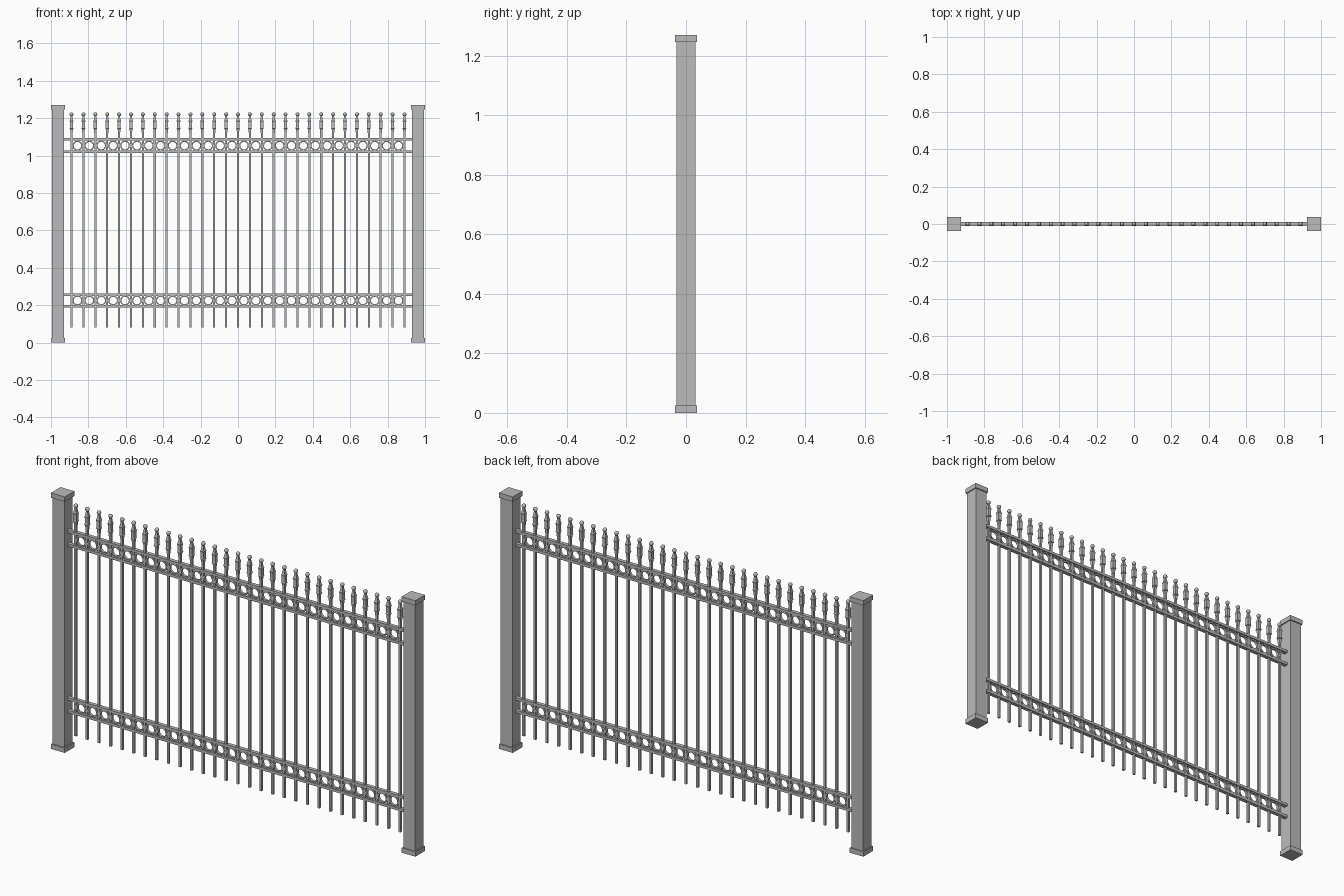
import bpy, bmesh, math
from mathutils import Matrix

if "Cube" in bpy.data.objects:
    bpy.data.objects.remove(bpy.data.objects["Cube"], do_unlink=True)

metal = bpy.data.materials.new("grey_metal")
metal.use_nodes = True
GREY = (0.5, 0.5, 0.5, 1)
metal.diffuse_color = GREY
metal.node_tree.nodes["Principled BSDF"].inputs["Base Color"].default_value = GREY


def finish(name, bm, smooth=False):
    bmesh.ops.recalc_face_normals(bm, faces=bm.faces)
    mesh = bpy.data.meshes.new(name)
    bm.to_mesh(mesh)
    bm.free()
    mesh.materials.append(metal)
    obj = bpy.data.objects.new(name, mesh)
    bpy.context.collection.objects.link(obj)
    if smooth:
        bpy.ops.object.select_all(action='DESELECT')
        obj.select_set(True)
        bpy.context.view_layer.objects.active = obj
        bpy.ops.object.shade_smooth_by_angle(angle=math.radians(40))
    return obj


def box(bm, x, z0, z1, width, depth):
    m = Matrix.Translation((x, 0, (z0 + z1) / 2)) @ Matrix.Diagonal((width, depth, z1 - z0, 1))
    bmesh.ops.create_cube(bm, size=1, matrix=m)


def square_profile(bm, x, profile):
    """Stack square sections given as (height, half width)."""
    loops = []
    for z, r in profile:
        loops.append([bm.verts.new((x + a * r, b * r, z))
                      for a, b in ((-1, -1), (1, -1), (1, 1), (-1, 1))])
    for low, high in zip(loops, loops[1:]):
        for i in range(4):
            j = (i + 1) % 4
            bm.faces.new((low[i], low[j], high[j], high[i]))
    bm.faces.new(loops[0][::-1])
    bm.faces.new(loops[-1])


def ring(bm, x, z, outer, inner, half_depth, sides=24):
    """Flat-faced ring whose axis runs front to back."""
    section = ((outer, -half_depth), (outer, half_depth), (inner, half_depth), (inner, -half_depth))
    loops = []
    for i in range(sides):
        a = math.tau * i / sides
        loops.append([bm.verts.new((x + r * math.cos(a), y, z + r * math.sin(a))) for r, y in section])
    for i in range(sides):
        a, b = loops[i], loops[(i + 1) % sides]
        for k in range(4):
            n = (k + 1) % 4
            bm.faces.new((a[k], a[n], b[n], b[k]))


# Posts with a cap and a foot
TOP, POST_X = 1.27, 0.9625
for side, sign in (("left", 1), ("right", -1)):
    for part, z0, z1, w in (("post", 0.01, TOP - 0.01, 0.064),
                            ("post_cap", TOP - 0.024, TOP, 0.075),
                            ("post_foot", 0, 0.024, 0.075)):
        bm = bmesh.new()
        box(bm, sign * POST_X, z0, z1, w, w)
        finish(f"{side}_{part}", bm)

# Horizontal rails, in two pairs
for name, z in (("top_rail", 1.087), ("upper_inner_rail", 1.02),
                ("lower_inner_rail", 0.257), ("bottom_rail", 0.194)):
    bm = bmesh.new()
    box(bm, 0, z - 0.0065, z + 0.0065, 1.87, 0.019)
    finish(name, bm)

# Pickets and their finials
COUNT, END_X = 29, 0.89
STEP = 2 * END_X / (COUNT - 1)
xs = [-END_X + STEP * i for i in range(COUNT)]
FINIAL = ((1.12, 0.0057), (1.142, 0.0075), (1.145, 0.0105), (1.151, 0.0085),
          (1.179, 0.0085), (1.186, 0.0105), (1.19, 0.008), (1.216, 0.004))
pickets, finials, balls = bmesh.new(), bmesh.new(), bmesh.new()
for x in xs:
    box(pickets, x, 0.08, 1.13, 0.011, 0.011)
    square_profile(finials, x, FINIAL)
    bmesh.ops.create_uvsphere(balls, u_segments=12, v_segments=8, radius=0.0105,
                              matrix=Matrix.Translation((x, 0, 1.221)))
finish("pickets", pickets)
finish("finials", finials)
finish("finial_balls", balls, smooth=True)

# Decorative rings between the rails of each pair
for name, z in (("upper_rings", 1.0535), ("lower_rings", 0.2255)):
    bm = bmesh.new()
    for x in xs[:-1]:
        ring(bm, x + STEP / 2, z, 0.0268, 0.02, 0.006)
    finish(name, bm, smooth=True)
